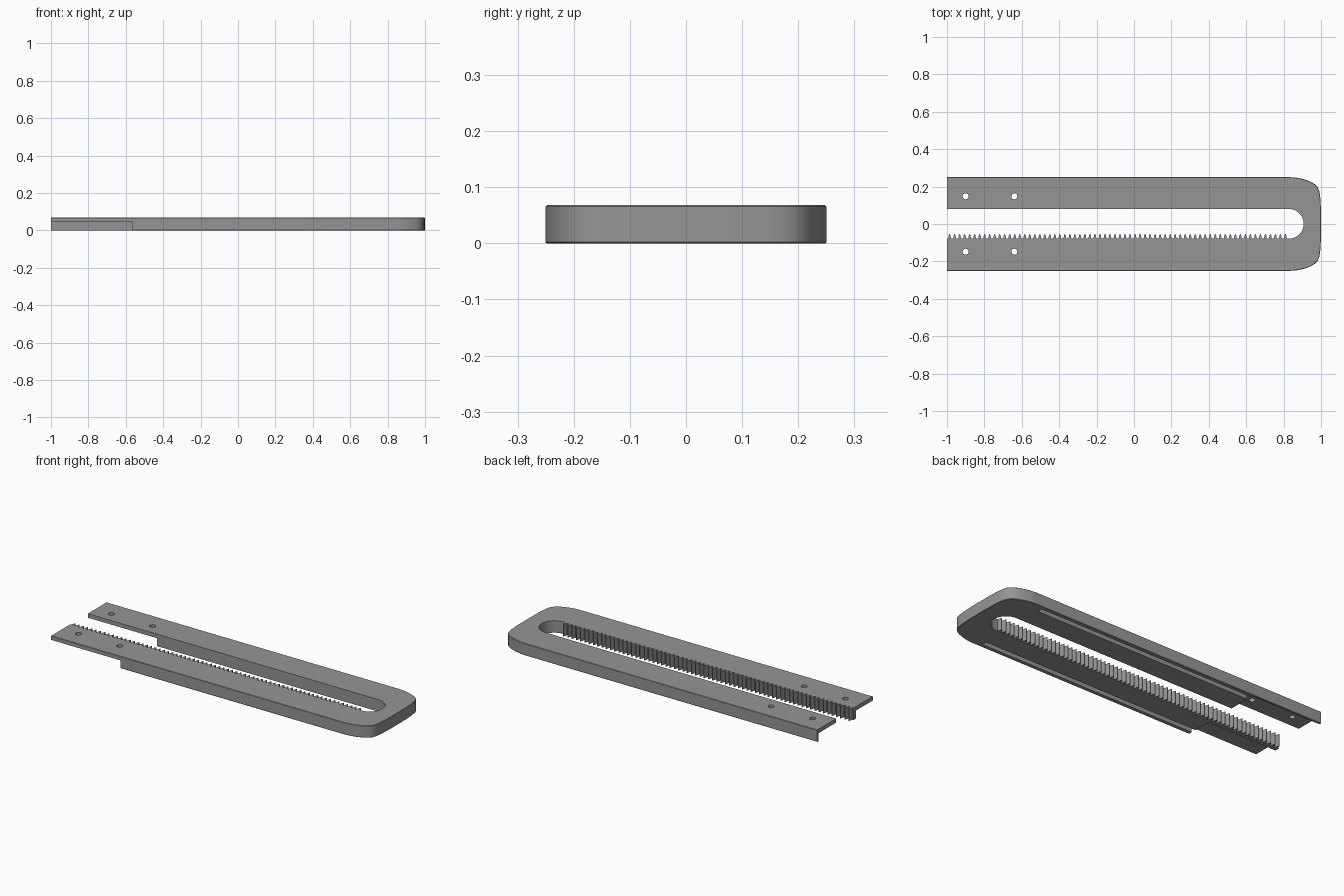
import bpy, bmesh, math

if "Cube" in bpy.data.objects:
    bpy.data.objects.remove(bpy.data.objects["Cube"])

H = 0.068          # plate height
STEP_Z = 0.045     # underside of the thinned arm ends
STEP_X = -0.565    # where the thinned ends begin

grey = bpy.data.materials.new("grey plastic")
grey.diffuse_color = (0.30, 0.30, 0.30, 1)
grey.use_nodes = True
grey.node_tree.nodes["Principled BSDF"].inputs["Base Color"].default_value = grey.diffuse_color


def loft(name, rings):
    """Solid from stacked rings of equal point count, capped at both ends."""
    bm = bmesh.new()
    rows = [[bm.verts.new(p) for p in ring] for ring in rings]
    n = len(rows[0])
    for a, b in zip(rows, rows[1:]):
        for i in range(n):
            j = (i + 1) % n
            bm.faces.new((a[i], a[j], b[j], b[i]))
    bm.faces.new(rows[0][::-1])
    bm.faces.new(rows[-1])
    bmesh.ops.recalc_face_normals(bm, faces=bm.faces)
    mesh = bpy.data.meshes.new(name)
    bm.to_mesh(mesh)
    bm.free()
    obj = bpy.data.objects.new(name, mesh)
    bpy.context.collection.objects.link(obj)
    mesh.materials.append(grey)
    return obj


def prism(name, outline, z0, z1):
    return loft(name, [[(x, y, z) for x, y in outline] for z in (z0, z1)])


def box(name, x0, x1, y0, y1, z0, z1):
    return prism(name, [(x0, y0), (x1, y0), (x1, y1), (x0, y1)], z0, z1)


# Main U-shaped body: rounded outer end, slightly eased rims
corner = [(0.84, 0.25), (0.875, 0.247), (0.91, 0.239), (0.94, 0.228), (0.965, 0.214),
          (0.982, 0.197), (0.991, 0.175), (0.996, 0.14), (0.999, 0.09), (1.0, 0.03)]
outline = [(-1, -0.25)] + [(x, -y) for x, y in corner] + corner[::-1] + [(-1, 0.25)]


def rim(z, inset):
    return [(x - inset if x > 0 else x, y * (1 - inset / 0.25), z) for x, y in outline]


e = 0.002
body = loft("toothed_slot_frame", [rim(0, e), rim(e, 0), rim(H - e, 0), rim(H, e)])

# Slot cutter: toothed along the front edge, half-round at the far end
slot = [(-1.1, -0.078)]
pitch, root, tip = 0.0268, -0.078, -0.054
x = -1.0 + 0.006
while x < 0.815:
    for dx, y in ((0, root), (0.0035, -0.062), (0.0065, tip), (0.0095, tip),
                  (0.0125, -0.062), (0.016, root)):
        slot.append((x + dx, y))
    x += pitch
for i in range(25):
    a = -math.pi / 2 + math.pi * i / 24
    slot.append((0.829 + 0.078 * math.cos(a), 0.001 + 0.079 * math.sin(a)))
slot.append((-1.1, 0.08))
cutters = [prism("slot_cutter", slot, -0.1, 0.2)]

# Thinned arm ends: front keeps the rack wall, back keeps the outer wall
cutters.append(box("front_end_cutter", -1.1, STEP_X, -0.3, -0.10, -0.1, STEP_Z))
cutters.append(box("back_end_cutter", -1.1, STEP_X, 0.05, 0.24, -0.1, STEP_Z))

# Long grooves underneath and screw holes, one set per arm
for side, s in (("front", -1), ("back", 1)):
    y0, y1 = sorted((s * 0.2, s * 0.228))
    cutters.append(box(side + "_groove_cutter", STEP_X - 0.02, 0.79, y0, y1, -0.1, 0.03))
    for hx in (-0.9, -0.64):
        ring = [(hx + 0.016 * math.cos(k * math.pi / 12),
                 s * 0.148 + 0.016 * math.sin(k * math.pi / 12)) for k in range(24)]
        cutters.append(prism(side + "_hole_cutter", ring, -0.1, 0.2))

for c in cutters:
    m = body.modifiers.new(c.name, 'BOOLEAN')
    m.operation, m.solver, m.object = 'DIFFERENCE', 'EXACT', c

# Bake the cuts, drop the cutters, smooth the curved walls
bpy.context.view_layer.objects.active = body
body.select_set(True)
for m in list(body.modifiers):
    bpy.ops.object.modifier_apply(modifier=m.name)
for c in cutters:
    bpy.data.objects.remove(c)
bpy.ops.object.shade_smooth_by_angle(angle=math.radians(30))
